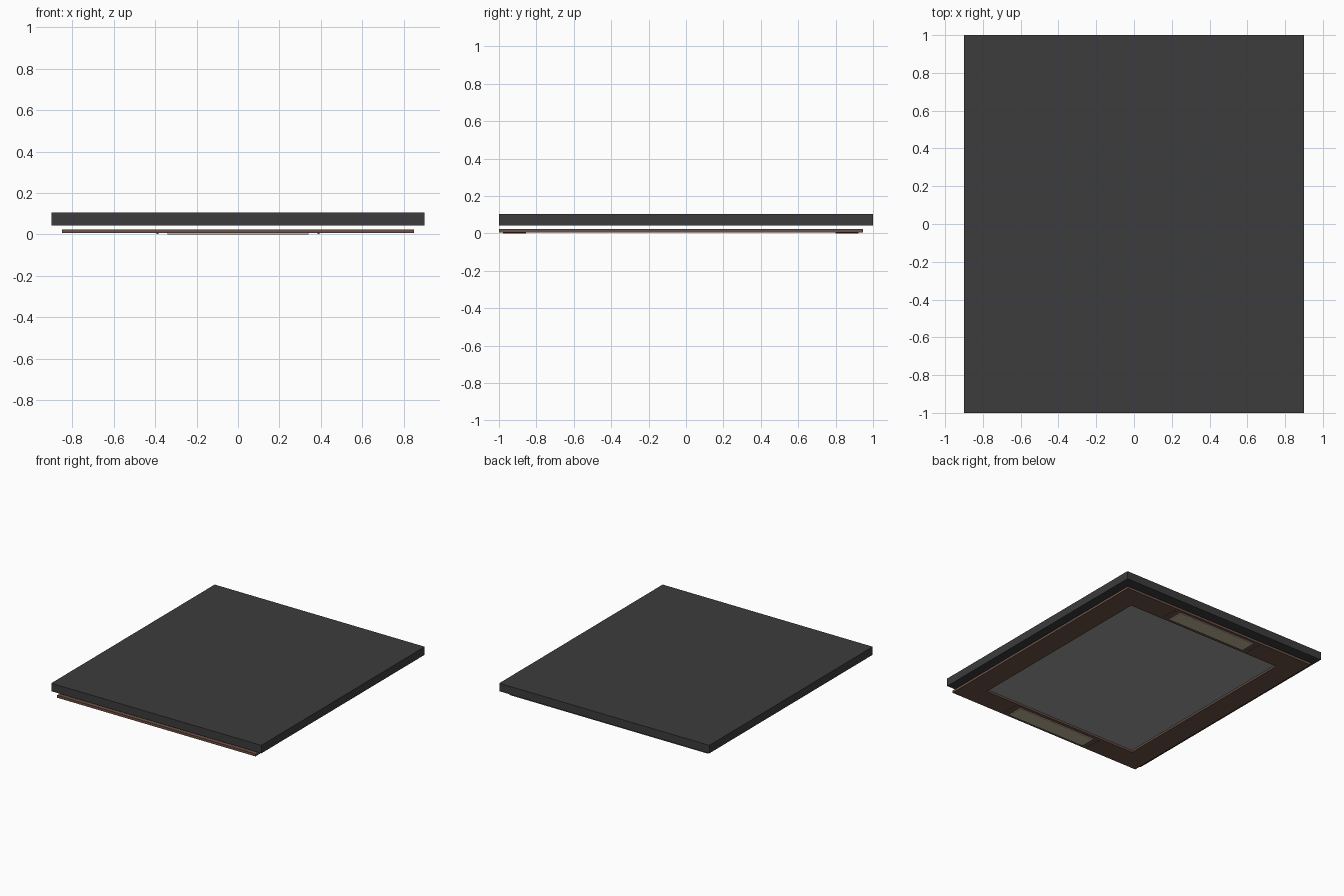
import bpy, bmesh

if "Cube" in bpy.data.objects:
    bpy.data.objects.remove(bpy.data.objects["Cube"])


def material(name, rgb):
    m = bpy.data.materials.new(name)
    m.diffuse_color = (*rgb, 1)
    m.use_nodes = True
    m.node_tree.nodes["Principled BSDF"].inputs["Base Color"].default_value = m.diffuse_color
    return m


CHARCOAL = material("charcoal", (0.045, 0.045, 0.047))
BRONZE = material("bronze", (0.145, 0.081, 0.06))
DIFFUSER = material("diffuser", (0.35, 0.35, 0.35))
WARM = material("warm_lamp", (0.54, 0.46, 0.33))


def finish(name, bm, mat):
    bmesh.ops.recalc_face_normals(bm, faces=bm.faces)
    me = bpy.data.meshes.new(name)
    bm.to_mesh(me)
    bm.free()
    ob = bpy.data.objects.new(name, me)
    bpy.context.collection.objects.link(ob)
    me.materials.append(mat)
    return ob


def box(name, x, y, z, mat):
    bm = bmesh.new()
    bmesh.ops.create_cube(bm, size=1)
    for v in bm.verts:
        v.co = [r[0] if c < 0 else r[1] for c, r in zip(v.co, (x, y, z))]
    return finish(name, bm, mat)


def frame(name, cy, outer, inner, z, mat):
    # rectangular ring, centred on x = 0, y = cy
    bm = bmesh.new()
    corners = ((-1, -1), (1, -1), (1, 1), (-1, 1))
    loops = [[bm.verts.new((sx * w, cy + sy * d, h)) for sx, sy in corners]
             for (w, d), h in ((outer, z[0]), (outer, z[1]), (inner, z[1]), (inner, z[0]))]
    for k in range(4):
        a, b = loops[k], loops[(k + 1) % 4]
        for i in range(4):
            j = (i + 1) % 4
            bm.faces.new((a[i], a[j], b[j], b[i]))
    return finish(name, bm, mat)


CY = -0.0275  # the hanging panel sits slightly forward

# upper slab
box("ceiling_slab", (-0.9, 0.9), (-1, 1), (0.043, 0.105), CHARCOAL)

# hanging panel with an opening, and the recessed diffuser inside it
frame("hanging_panel", CY, (0.85, 0.9725), (0.675, 0.80), (0.006, 0.025), BRONZE)
box("light_diffuser", (-0.675, 0.675), (CY - 0.80, CY + 0.80), (0.021, 0.0245), DIFFUSER)

# lamp strips with end trims, mirrored front and back
for s, side in ((-1, "front"), (1, "back")):
    y = sorted((CY + s * 0.827, CY + s * 0.95))
    box(side + "_lamp_strip", (-0.34, 0.34), y, (0, 0.0065), WARM)
    for t, end in ((-1, "left"), (1, "right")):
        box(f"{side}_{end}_end_trim", sorted((t * 0.383, t * 0.393)), y, (0.002, 0.0065), BRONZE)
